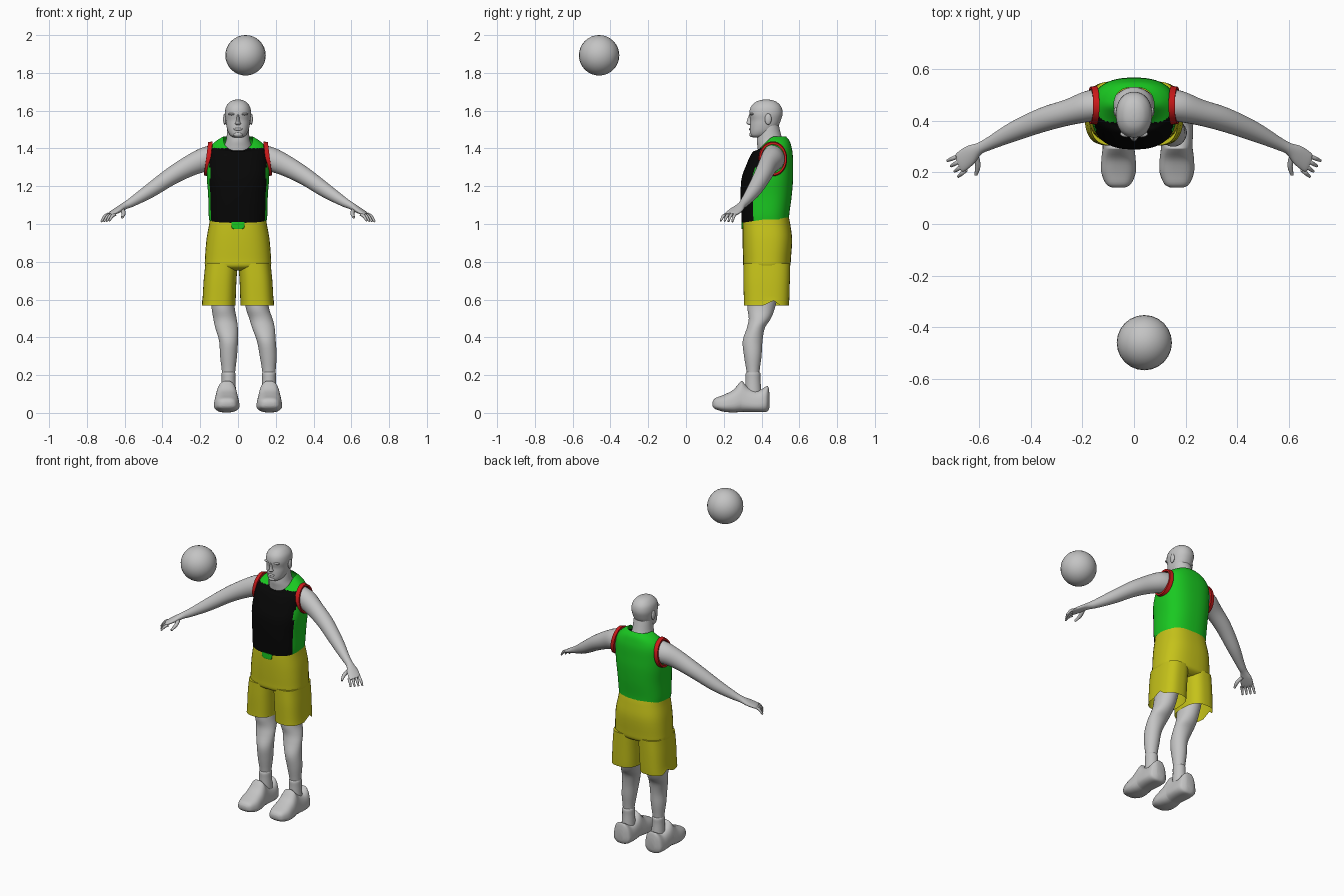
import bpy, bmesh, math
from mathutils import Vector

if "Cube" in bpy.data.objects:
    bpy.data.objects.remove(bpy.data.objects["Cube"])


def material(name, r, g, b):
    m = bpy.data.materials.new(name)
    m.use_nodes = True
    m.diffuse_color = (r, g, b, 1)
    m.node_tree.nodes["Principled BSDF"].inputs["Base Color"].default_value = (r, g, b, 1)
    return m


grey = material("plain grey", .55, .55, .55)
green = material("shirt green", .01, .58, .015)
black = material("shirt black", .002, .002, .002)
red = material("trim red", .6, .01, .01)
yellow = material("shorts yellow", .56, .54, .01)


def finish(name, bm, mats, angle=50, rule=None):
    """Turn a bmesh into a smooth shaded object, coloured by a face rule."""
    bmesh.ops.recalc_face_normals(bm, faces=bm.faces)
    if rule:
        for f in bm.faces:
            f.material_index = rule(f.calc_center_median())
    mesh = bpy.data.meshes.new(name)
    bm.to_mesh(mesh)
    bm.free()
    for m in mats:
        mesh.materials.append(m)
    ob = bpy.data.objects.new(name, mesh)
    bpy.context.collection.objects.link(ob)
    bpy.ops.object.select_all(action="DESELECT")
    ob.select_set(True)
    bpy.context.view_layer.objects.active = ob
    bpy.ops.object.shade_smooth_by_angle(angle=math.radians(angle))
    return ob


def smooth_rings(rings, sub):
    """Catmull-Rom interpolation of the ring parameters."""
    out = []
    for i in range(len(rings) - 1):
        a, b, c, d = (rings[max(0, min(len(rings) - 1, i + k))] for k in (-1, 0, 1, 2))
        for s in range(sub):
            t = s / sub
            out.append([q + .5 * t * (r - p + t * (2*p - 5*q + 4*r - s4 + t * (3*(q - r) + s4 - p)))
                        for p, q, r, s4 in zip(a, b, c, d)])
    return out + [list(rings[-1])]


def loft(name, rings, mats, n=28, sub=4, power=2.0, along=(0, 0, 1), caps=(True, True),
         rule=None, shape=None):
    """Skin rings (x, y, z, half width, half depth, front drop) across a direction."""
    d = Vector(along).normalized()
    if abs(d.z) > .99:
        u, v = Vector((1, 0, 0)), Vector((0, 1, 0))
    else:
        u = Vector((0, 0, 1)).cross(d).normalized()
        v = d.cross(u)
    bm = bmesh.new()
    loops = []
    for x, y, z, a, b, drop in smooth_rings(rings, sub):
        loop = []
        for k in range(n):
            t = math.tau * (k + .5) / n
            c, s = math.cos(t), math.sin(t)
            p = math.copysign(abs(c) ** (2 / power), c) * a
            q = math.copysign(abs(s) ** (2 / power), s) * b
            co = Vector((x, y, z)) + u * p + v * q
            co.z += drop * min(0, q)
            loop.append(bm.verts.new(shape(co) if shape else co))
        loops.append(loop)
    for lo, hi in zip(loops, loops[1:]):
        for k in range(n):
            bm.faces.new((lo[k], lo[k - 1], hi[k - 1], hi[k]))
    for keep, loop in zip(caps, (loops[0], loops[-1])):
        if keep:
            bm.faces.new(loop)
    return finish(name, bm, mats, rule=rule)


def level(z, a, front, back, drop=0, x=0):
    """Horizontal ring given by its front and back."""
    return (x, (front + back) / 2, z, a, (back - front) / 2, drop)


def ball(name, centre, radii, mat, segs=16):
    bm = bmesh.new()
    bmesh.ops.create_uvsphere(bm, u_segments=segs, v_segments=segs * 2 // 3, radius=1)
    for v in bm.verts:
        v.co = Vector(centre) + Vector(p * r for p, r in zip(v.co, radii))
    return finish(name, bm, [mat])


def digit(name, points, radius):
    """Tapered finger through a few points."""
    d = Vector(points[-1]) - Vector(points[0])
    widths = [radius, radius, radius * .6]
    rings = [(*p, w, w, 0) for p, w in zip(points, widths)]
    loft(name, rings, [grey], n=8, sub=3, along=d)


# Ball in the air
ball("ball", (.04, -.46, 1.893), (.107,) * 3, grey, 24)

# Head and neck
loft("head", [level(1.458, .022, .355, .42), level(1.468, .04, .342, .44),
              level(1.49, .054, .338, .47), level(1.52, .062, .339, .49),
              level(1.55, .066, .341, .503), level(1.585, .07, .335, .512),
              level(1.62, .064, .343, .505), level(1.645, .045, .367, .482),
              level(1.656, .024, .395, .455), level(1.659, .004, .42, .43)], [grey], power=2.2)
loft("neck", [level(1.35, .085, .385, .53), level(1.41, .075, .378, .53),
              level(1.45, .062, .375, .51), level(1.53, .056, .39, .49)], [grey])
loft("nose", [level(1.523, .01, .335, .36), level(1.532, .016, .321, .36),
              level(1.545, .01, .322, .36), level(1.58, .006, .334, .36)], [grey], n=10)
ball("lips", (0, .341, 1.502), (.024, .007, .007), grey)
ball("chin", (0, .348, 1.474), (.024, .013, .014), grey)
for s, side in ((-1, "right"), (1, "left")):
    ball(side + "_ear", (s * .07, .435, 1.555), (.009, .018, .03), grey)
    ball(side + "_brow", (s * .028, .349, 1.582), (.026, .013, .007), grey)


# Sleeveless shirt: dark front panel, bright back, sides and shoulders
def shirt_colour(c):
    edge = .355 + .06 * max(0, min(1, (c.z - 1.28) / .08))
    return 1 if c.y < edge and c.z < 1.402 else 0


loft("shirt", [level(1.025, .153, .295, .545, .15), level(1.06, .156, .293, .548, .1),
               level(1.15, .158, .289, .56), level(1.24, .165, .294, .567),
               level(1.31, .165, .318, .567), level(1.37, .16, .342, .565, .05),
               level(1.41, .145, .358, .558, .25), level(1.44, .115, .37, .548, .6),
               level(1.463, .078, .38, .53, 1)], [green, black],
     n=64, sub=6, power=2.5, caps=(False, False), rule=shirt_colour)

# Shorts: seat, two loose legs and the waist tab
loft("shorts_seat", [level(.755, .13, .34, .52), level(.775, .172, .306, .55),
                     level(.82, .175, .302, .556), level(.92, .167, .299, .562),
                     level(1, .153, .3, .552), level(1.035, .148, .305, .545)],
     [yellow], n=40, power=2.6)
loft("waist_tab", [level(.973, .02, .294, .31), level(.98, .033, .293, .31),
                   level(1.01, .036, .293, .31)], [green], power=4)

for s, side in ((-1, "right"), (1, "left")):
    # Hem rises to a notch behind the outer side
    def notch(co):
        near = max(0, 1 - abs(co.y - .46) / .035)
        if s * co.x > .1 and co.z < .6:
            co.z += .03 * near * (.6 - co.z) / .03
        return co

    loft(side + "_shorts_leg", [level(.568, .089, .306, .545, 0, s * .102),
                                level(.6, .088, .306, .547, 0, s * .1),
                                level(.7, .087, .304, .55, 0, s * .095),
                                level(.79, .086, .305, .552, 0, s * .087)],
         [yellow], n=40, power=2.7, caps=(False, True), shape=notch)

    # Bare leg and sock cuff, both feet stepping toward the left
    def leg_ring(z, a, front, back, spread, shift):
        return level(z, a, front, back, 0, s * spread + shift)

    loft(side + "_leg", [leg_ring(.72, .07, .34, .51, .088, 0),
                         leg_ring(.57, .062, .325, .475, .09, .01),
                         leg_ring(.5, .062, .332, .45, .095, .026),
                         leg_ring(.45, .06, .322, .418, .0975, .037),
                         leg_ring(.38, .05, .3, .405, .1, .05),
                         leg_ring(.3, .045, .307, .4, .105, .055),
                         leg_ring(.2, .034, .322, .388, .107, .057),
                         leg_ring(.08, .034, .322, .39, .107, .057)], [grey])
    foot = s * .113 + .053
    loft(side + "_sock", [leg_ring(.1, .04, .312, .4, .107, .057),
                          leg_ring(.17, .037, .315, .395, .107, .057),
                          leg_ring(.205, .037, .315, .395, .107, .057),
                          leg_ring(.216, .034, .32, .39, .107, .057)], [grey])

    # Trainer, narrower toward its top
    def shoe_ring(y, low, high, a):
        return (foot, y, (low + high) / 2, a, (high - low) / 2, 0)

    def taper(co):
        co.x = foot + (co.x - foot) * (1 - 2.4 * max(0, co.z - .03))
        return co

    loft(side + "_shoe", [shoe_ring(.141, .035, .06, .025), shoe_ring(.155, .02, .078, .05),
                          shoe_ring(.2, .006, .096, .069), shoe_ring(.25, .002, .122, .07),
                          shoe_ring(.285, .004, .162, .068), shoe_ring(.298, .005, .168, .067),
                          shoe_ring(.33, .005, .135, .066), shoe_ring(.38, .004, .118, .066),
                          shoe_ring(.42, .004, .138, .062), shoe_ring(.435, .012, .14, .045),
                          shoe_ring(.442, .03, .1, .028)],
         [grey], power=2.8, along=(0, 1, 0), shape=taper)

    # Arm ending in a flat palm
    arm = [(.11, .467, 1.355, .06, .07, 0), (.17, .457, 1.342, .061, .066, 0),
           (.25, .434, 1.31, .051, .056, 0), (.35, .405, 1.255, .047, .047, 0),
           (.465, .359, 1.177, .038, .038, 0), (.56, .312, 1.117, .025, .025, 0),
           (.6, .292, 1.096, .023, .019, 0), (.635, .267, 1.075, .037, .016, 0),
           (.668, .243, 1.056, .039, .012, 0), (.68, .235, 1.05, .034, .008, 0)]
    loft(side + "_arm", [(s * r[0], *r[1:]) for r in arm], [grey], sub=5,
         along=(s * .82, -.32, -.47))

    # Fingers fan out from the palm
    for k in range(4):
        t = k / 3
        base = (s * (.685 - .034 * t), .262 - .052 * t, 1.054 - .004 * t)
        tip = (s * (.724 - .042 * t), .245 - .062 * t, 1.012 + .004 * t)
        mid = [(p + q) / 2 for p, q in zip(base, tip)]
        mid[2] += .008
        digit(f"{side}_finger_{k + 1}", [base, mid, tip], .0085)
    digit(side + "_thumb", [(s * .612, .265, 1.075), (s * .605, .225, 1.055),
                            (s * .613, .19, 1.035)], .011)

    # Armhole trim leaning in at the shoulder
    bm = bmesh.new()
    loops = []
    for k in range(32):
        t = math.tau * k / 32
        c, w = math.cos(t), math.sin(t)
        hub = Vector((s * (.157 - .011 * w), .46, 1.345))
        loops.append([bm.verts.new(hub + Vector((s * dx, c * r, w * r * 1.22)))
                      for dx, r in ((-.012, .076), (.012, .072), (.012, .062), (-.012, .062))])
    for k in range(32):
        for j in range(4):
            bm.faces.new((loops[k - 1][j - 1], loops[k - 1][j], loops[k][j], loops[k][j - 1]))
    finish(side + "_armhole_trim", bm, [red])
